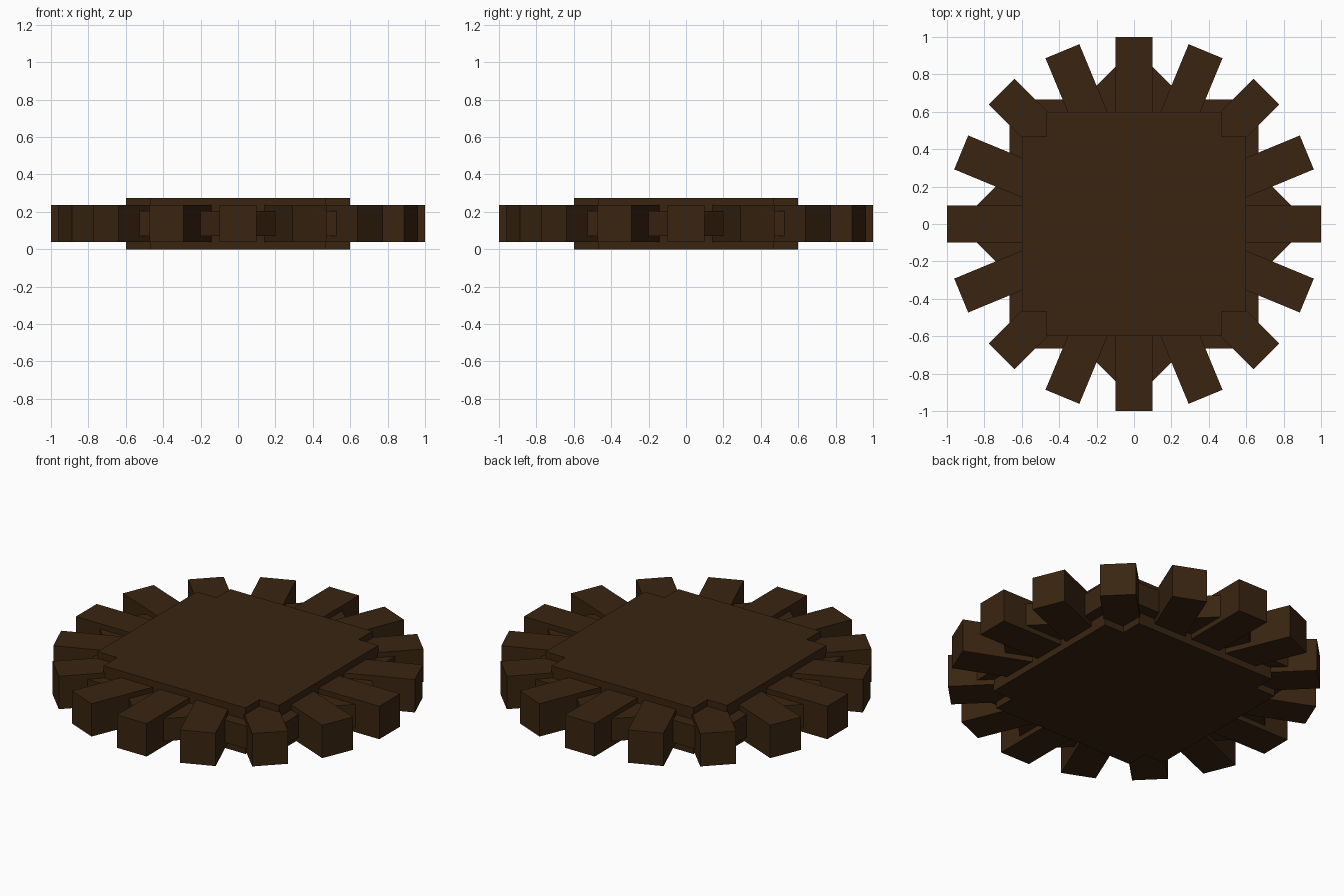
import bpy, bmesh, math
from mathutils import Matrix

if "Cube" in bpy.data.objects:
    bpy.data.objects.remove(bpy.data.objects["Cube"])

wood = bpy.data.materials.new("dark_brown")
wood.diffuse_color = (0.042, 0.0185, 0.0056, 1)
wood.use_nodes = True
wood.node_tree.nodes["Principled BSDF"].inputs["Base Color"].default_value = wood.diffuse_color
MID = 0.1375  # height of the wheel's middle plane


def prism(name, outline, height, angle=0.0):
    """Extrude a flat outline symmetrically about the middle plane."""
    bm = bmesh.new()
    face = bm.faces.new([bm.verts.new((x, y, -height / 2)) for x, y in outline])
    new = bmesh.ops.extrude_face_region(bm, geom=[face])["geom"]
    bmesh.ops.translate(bm, vec=(0, 0, height),
                        verts=[v for v in new if isinstance(v, bmesh.types.BMVert)])
    bmesh.ops.recalc_face_normals(bm, faces=bm.faces)
    bm.transform(Matrix.Translation((0, 0, MID)) @ Matrix.Rotation(angle, 4, 'Z'))
    mesh = bpy.data.meshes.new(name)
    bm.to_mesh(mesh)
    bm.free()
    mesh.materials.append(wood)
    obj = bpy.data.objects.new(name, mesh)
    bpy.context.collection.objects.link(obj)
    return obj


def rect(hx, hy):
    return [(-hx, -hy), (hx, -hy), (hx, hy), (-hx, hy)]


# Hub: thick square block with notched corners
a, b = 0.598, 0.468
hub = [(b, -a), (b, -b), (a, -b), (a, b), (b, b), (b, a),
       (-b, a), (-b, b), (-a, b), (-a, -b), (-b, -b), (-b, -a)]
prism("hub_block", hub, 0.275)

# Inner web: two thinner squares crossed at 45 degrees
for i in range(2):
    prism(f"web_square_{i + 1}", rect(0.665, 0.665), 0.135, i * math.pi / 4)

# Teeth: eight bars across the wheel, giving sixteen square ends
for i in range(8):
    prism(f"tooth_bar_{i + 1}", rect(1.0, 0.098), 0.196, i * math.pi / 8)
